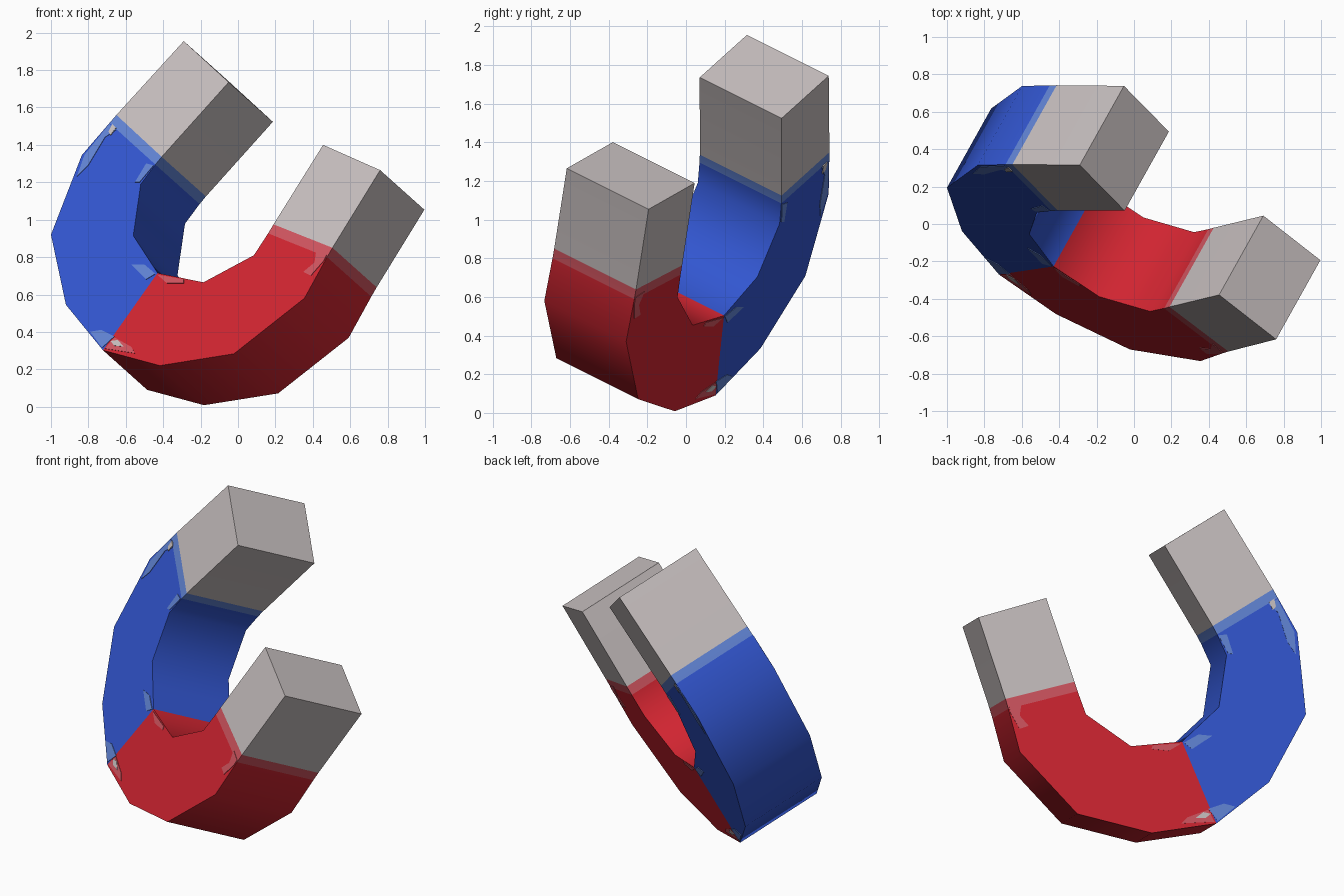
import bpy, math
from mathutils import Vector

if "Cube" in bpy.data.objects:
    bpy.data.objects.remove(bpy.data.objects["Cube"])

# The magnet lies in a tilted plane; profile points are (x, z) as seen from the front
N = Vector((0.447, 0.80, -0.40)).normalized()
ORIGIN = Vector((-0.29, 0.315, 1.955))
THICK = 0.529


def on_plane(x, z, depth):
    y = ORIGIN.y - (N.x * (x - ORIGIN.x) + N.z * (z - ORIGIN.z)) / N.y
    return Vector((x, y, z)) + N * depth


def material(name, rgb):
    m = bpy.data.materials.new(name)
    m.diffuse_color = (*rgb, 1)
    m.use_nodes = True
    m.node_tree.nodes["Principled BSDF"].inputs["Base Color"].default_value = m.diffuse_color
    return m


MATS = [material("steel grey", (0.57, 0.52, 0.52)),
        material("blue paint", (0.032, 0.093, 0.63)),
        material("red paint", (0.63, 0.018, 0.03)),
        material("worn blue", (0.12, 0.23, 0.66)),
        material("worn red", (0.63, 0.09, 0.115))]
GREY, BLUE, RED, WORN_BLUE, WORN_RED = range(5)


def slab(name, pts, polys, d0, d1):
    """Extrude a group of coloured plane regions, with walls only on the outline."""
    n = len(pts)
    verts = [on_plane(x, z, d) for d in (d0, d1) for x, z in pts]
    edges = {}
    for ids, mat in polys:
        for a, b in zip(ids, ids[1:] + ids[:1]):
            edges[(a, b)] = mat
    faces, mats = [], []
    for ids, mat in polys:
        faces += [ids, [i + n for i in reversed(ids)]]
        mats += [mat, mat]
    for (a, b), mat in edges.items():
        if (b, a) not in edges:
            faces.append([b, a, a + n, b + n])
            mats.append(mat)
    me = bpy.data.meshes.new(name)
    me.from_pydata(verts, [], faces)
    for m in MATS:
        me.materials.append(m)
    for p, m in zip(me.polygons, mats):
        p.material_index = m
    ob = bpy.data.objects.new(name, me)
    bpy.context.collection.objects.link(ob)
    return ob


# Horseshoe body: outer outline from the blue tip to the red tip, then back inside
OUTLINE = [(-.29, 1.955), (-.65, 1.56), (-.687, 1.517), (-.835, 1.345), (-1, .92),
           (-.92, .545), (-.722, .302), (-.418, .22), (-.022, .283), (.355, .58),
           (.476, .80), (.505, .85), (.76, 1.265),
           (.455, 1.40), (.19, .975), (.161, .927), (.085, .81), (-.185, .665),
           (-.43, .715), (-.56, .915), (-.52, 1.19), (-.442, 1.295), (-.408, 1.336),
           (-.05, 1.735)]
REGIONS = [([0, 1, 22, 23], GREY), ([1, 2, 21, 22], WORN_BLUE),
           ([2, 3, 4, 5, 6, 18, 19, 20, 21], BLUE),
           ([6, 7, 8, 9, 10, 15, 16, 17, 18], RED),
           ([10, 11, 14, 15], WORN_RED), ([11, 12, 13, 14], GREY)]
body = slab("horseshoe_magnet", OUTLINE, REGIONS, 0, THICK)
bpy.context.view_layer.objects.active = body
body.select_set(True)
bpy.ops.object.shade_smooth_by_angle(angle=math.radians(50))

# Worn paint patches, repeated on both flat sides
PATCHES = [
    ("blue_tip_wear", WORN_BLUE, [(-.687, 1.51), (-.82, 1.345), (-.86, 1.23), (-.80, 1.29), (-.71, 1.44), (-.65, 1.48)]),
    ("blue_inner_wear", WORN_BLUE, [(-.49, 1.30), (-.55, 1.20), (-.525, 1.20), (-.45, 1.29)]),
    ("red_tip_wear", WORN_RED, [(.42, .84), (.41, .77), (.35, .72), (.39, .70), (.46, .78), (.475, .81)]),
    ("blue_bend_wear", WORN_BLUE, [(-.79, .40), (-.725, .315), (-.66, .375), (-.73, .41)]),
    ("red_bend_wear", WORN_RED, [(-.71, .31), (-.55, .285), (-.57, .32), (-.66, .37)]),
    ("blue_notch_wear", WORN_BLUE, [(-.57, .76), (-.49, .68), (-.44, .71), (-.50, .76)]),
    ("red_notch_wear", WORN_RED, [(-.43, .705), (-.38, .66), (-.29, .66), (-.29, .68)]),
    ("bare_bend_chip", GREY, [(-.68, .35), (-.66, .325), (-.61, .32), (-.64, .355)]),
    ("bare_tip_chip", GREY, [(-.69, 1.47), (-.68, 1.45), (-.65, 1.49), (-.67, 1.51)]),
]
for name, mat, pts in PATCHES:
    lift = 0.005 if mat == GREY else 0.003
    poly = [(list(range(len(pts))), mat)]
    # the back copy is shifted by the slab thickness along the plane normal
    slab(name + "_front", pts, poly, -lift, 0.001)
    slab(name + "_back", pts, poly, THICK - 0.001, THICK + lift)
